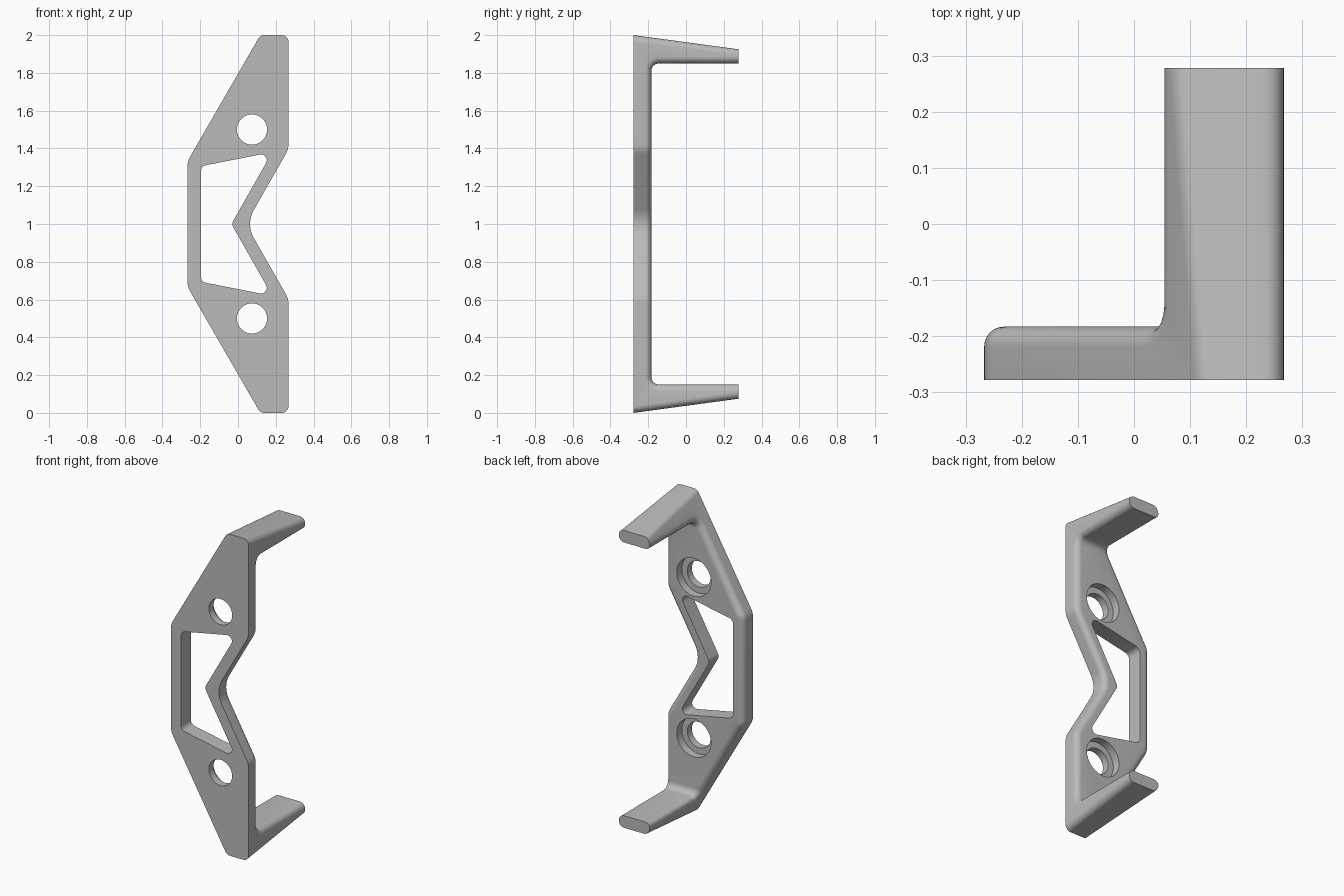
import bpy, bmesh, math
from mathutils import Vector

FRONT, BACK, PLATE_BACK = -0.278, 0.278, -0.183
FILLET = 0.035

default = bpy.data.objects.get("Cube")
if default:
    bpy.data.objects.remove(default)


def mirrored(half):
    """Add the lower half of an outline whose first point lies on z = 1."""
    return half + [(x, 2 - z, r) for x, z, r in reversed(half[1:])]


def rounded(corners, steps=8):
    """Turn (u, v, radius) corners into an outline with round corners."""
    ring = []
    for i, (u, v, r) in enumerate(corners):
        p = Vector((u, v))
        a = (Vector(corners[i - 1][:2]) - p).normalized()
        b = (Vector(corners[(i + 1) % len(corners)][:2]) - p).normalized()
        if r == 0:
            ring.append(p)
            continue
        half = a.angle(b) / 2
        centre = p + (a + b).normalized() * (r / math.sin(half))
        start = p + a * (r / math.tan(half)) - centre
        end = p + b * (r / math.tan(half)) - centre
        sweep = math.pi - 2 * half
        for k in range(steps + 1):
            t = k / steps
            mix = start * math.sin((1 - t) * sweep) + end * math.sin(t * sweep)
            ring.append(centre + mix / math.sin(sweep))
    return ring


def loft(name, first, second):
    """Closed solid between two matching rings of 3D points."""
    bm = bmesh.new()
    a = [bm.verts.new(p) for p in first]
    b = [bm.verts.new(p) for p in second]
    bm.faces.new(a)
    bm.faces.new(b[::-1])
    for i in range(len(a)):
        bm.faces.new((a[i - 1], b[i - 1], b[i], a[i]))
    bmesh.ops.recalc_face_normals(bm, faces=bm.faces)
    mesh = bpy.data.meshes.new(name)
    bm.to_mesh(mesh)
    bm.free()
    obj = bpy.data.objects.new(name, mesh)
    bpy.context.collection.objects.link(obj)
    return obj


def along_y(ring, y):
    return [(p.x, y, p.y) for p in ring]


def apply(obj, mod):
    bpy.context.view_layer.objects.active = obj
    bpy.ops.object.modifier_apply(modifier=mod.name)


def cut(obj, cutter):
    cutter.hide_render = True
    mod = obj.modifiers.new("cut", "BOOLEAN")
    mod.operation, mod.solver, mod.object = "DIFFERENCE", "EXACT", cutter
    apply(obj, mod)
    bpy.data.objects.remove(cutter)


def outline(top_x, top):
    return rounded(mirrored([
        (0.041, 1, 0.15), (0.267, 1.395, 0.1), (0.267, top, FILLET),
        (top_x, top, FILLET), (-0.267, 1.333, 0.1)]))


# Bracket block: the plate outline lofted back, with the arms tapering
bracket = loft("bracket", along_y(outline(0.118, 2), FRONT),
               along_y(outline(0.075, 1.925), BACK))

# Space between the arms, rounded where they meet the plate
gap = rounded([(PLATE_BACK, 0.15, 0.04), (1, 0.15, 0),
               (1, 1.85, 0), (PLATE_BACK, 1.85, 0.04)])
cut(bracket, loft("arm_gap", [(-1, p.x, p.y) for p in gap],
                  [(1, p.x, p.y) for p in gap]))


# Constant-radius fillet along the rim of the gap
def in_gap(face):
    c = face.calc_center_median()
    return abs(face.normal.x) < 0.01 and -0.2 < c.y < 0.27 and 0.14 < c.z < 1.86


bm = bmesh.new()
bm.from_mesh(bracket.data)
bm.normal_update()
weight = bm.edges.layers.float.new("bevel_weight_edge")
for e in bm.edges:
    if len(e.link_faces) != 2:
        continue
    f, g = e.link_faces
    end_face = any(h.normal.y > 0.9 and h.calc_center_median().y > 0.27 for h in (f, g))
    if in_gap(f) != in_gap(g) and not end_face:
        e[weight] = min(1, FILLET * math.tan(e.calc_face_angle() / 2) / 0.1)
bm.to_mesh(bracket.data)
bm.free()
bevel = bracket.modifiers.new("fillet", "BEVEL")
bevel.limit_method, bevel.width, bevel.segments = "WEIGHT", 0.1, 6
bevel.use_clamp_overlap = False
apply(bracket, bevel)

# Window through the plate
window = rounded(mirrored([(-0.035, 1, 0.04), (0.181, 1.38, 0.03),
                           (-0.197, 1.306, 0.035)]))
cut(bracket, loft("window", along_y(window, -0.5), along_y(window, 0)))

# Screw holes, counterbored from the back
for z in (0.5, 1.5):
    for radius, start in ((0.08, -0.5), (0.118, PLATE_BACK - 0.05)):
        circle = [Vector((0.074 + radius * math.cos(k * math.tau / 48),
                          z + radius * math.sin(k * math.tau / 48))) for k in range(48)]
        cut(bracket, loft("screw_hole", along_y(circle, start), along_y(circle, 0)))

# Single grey material
grey = bpy.data.materials.new("plain_grey")
grey.use_nodes = True
colour = (0.5, 0.5, 0.5, 1)
grey.diffuse_color = colour
grey.node_tree.nodes["Principled BSDF"].inputs["Base Color"].default_value = colour
bracket.data.materials.clear()
bracket.data.materials.append(grey)

bpy.ops.object.select_all(action="DESELECT")
bracket.select_set(True)
bpy.context.view_layer.objects.active = bracket
bpy.ops.object.shade_smooth_by_angle(angle=math.radians(30))
